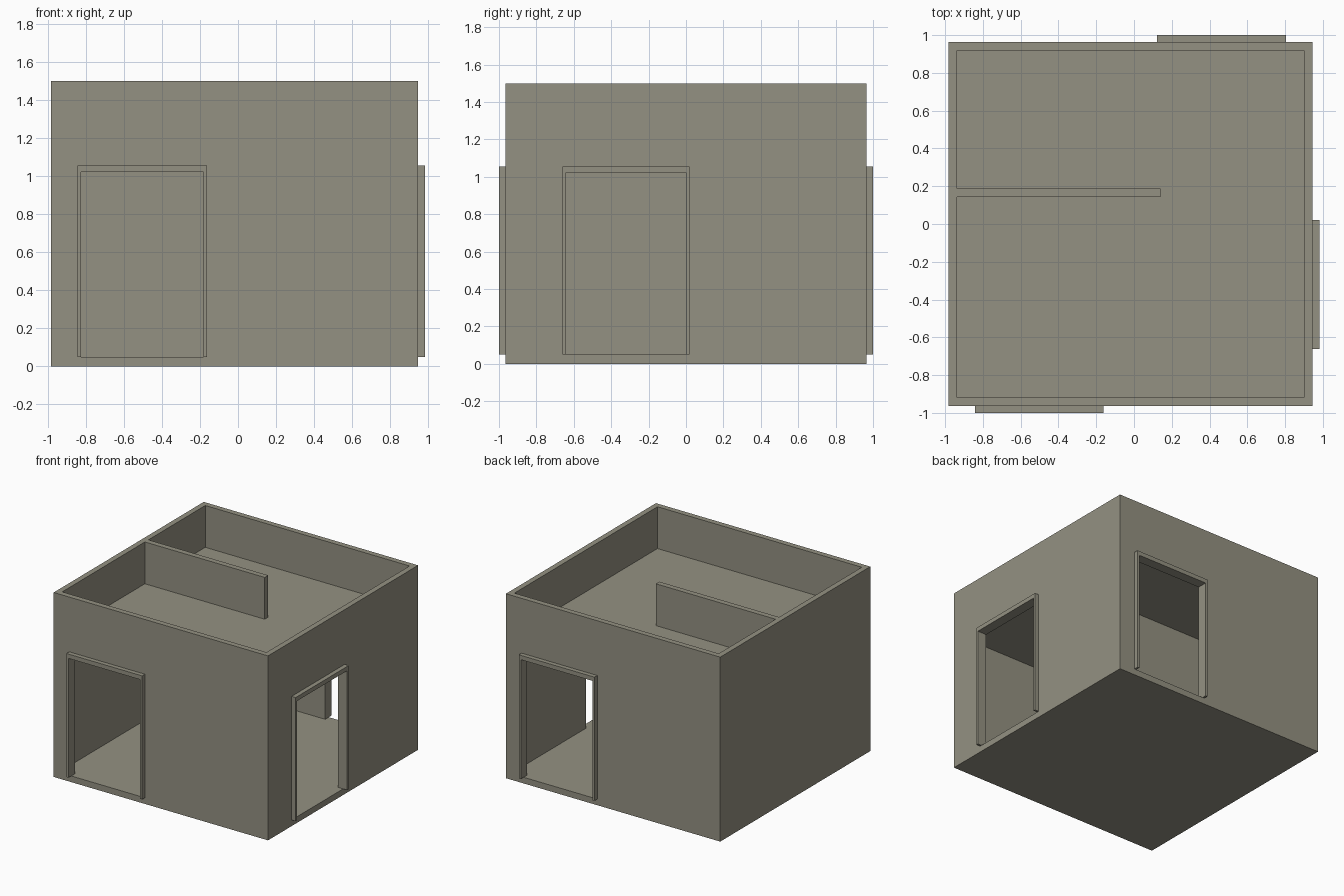
import bpy, bmesh

if "Cube" in bpy.data.objects:
    bpy.data.objects.remove(bpy.data.objects["Cube"])

mat = bpy.data.materials.new("warm grey plaster")
mat.diffuse_color = (0.296, 0.283, 0.223, 1)
mat.use_nodes = True
mat.node_tree.nodes["Principled BSDF"].inputs["Base Color"].default_value = mat.diffuse_color


def box(name, x, y, z):
    """Axis-aligned box from (min, max) ranges."""
    bm = bmesh.new()
    bmesh.ops.create_cube(bm, size=1)
    for v in bm.verts:
        v.co = [r[0] if c < 0 else r[1] for c, r in zip(v.co, (x, y, z))]
    me = bpy.data.meshes.new(name)
    bm.to_mesh(me)
    bm.free()
    ob = bpy.data.objects.new(name, me)
    me.materials.append(mat)
    bpy.context.collection.objects.link(ob)
    return ob


def cut(target, cutter):
    """Subtract the cutter from the target and remove it."""
    mod = target.modifiers.new("cut", 'BOOLEAN')
    mod.operation, mod.solver, mod.object = 'DIFFERENCE', 'EXACT', cutter
    bpy.context.view_layer.objects.active = target
    bpy.ops.object.modifier_apply(modifier=mod.name)
    bpy.data.objects.remove(cutter)


X0, X1, Y0, Y1 = -0.983, 0.945, -0.964, 0.964   # outer faces of the walls
T = 0.045                                       # wall thickness
FLOOR, CEIL, UPPER, TOP = 0.05, 1.12, 1.16, 1.5
HEAD, CAP = 1.02, 1.055                         # door head, top of door frame
OUT, JAMB = 0.036, 0.018                        # frame projection and width
inner_x, inner_y = (X0 + T, X1 - T), (Y0 + T, Y1 - T)

# Floor, ceiling slab and outer wall shell
box("floor", (X0, X1), (Y0, Y1), (0, FLOOR))
box("upper_floor", inner_x, inner_y, (CEIL, UPPER))
walls = box("outer_walls", (X0, X1), (Y0, Y1), (FLOOR, TOP))
cut(walls, box("room_cutter", inner_x, inner_y, (0, 2)))

# Partition on both storeys
for name, z in (("lower", (FLOOR, CEIL)), ("upper", (UPPER, TOP))):
    box(name + "_partition", (X0 + T, 0.14), (0.143, 0.188), z)

# Doors: opening range along the wall, wall range and frame range across it
doors = {
    "front": ('x', (-0.825, -0.18), (Y0, Y0 + T), (Y0 - OUT, Y0)),
    "right": ('y', (-0.643, 0.002), (X1 - T, X1), (X1, X1 + OUT)),
    "back": ('x', (0.141, 0.786), (Y1 - T, Y1), (Y1, Y1 + OUT)),
}
for side, (axis, (a, b), wall, frame) in doors.items():
    def part(name, along, across, z):
        xy = (along, across) if axis == 'x' else (across, along)
        return box(f"{side}_{name}", *xy, z)

    cut(walls, part("cutter", (a, b), (wall[0] - 0.02, wall[1] + 0.02), (0, 2)))
    part("door_wall_above", (a, b), wall, (HEAD, TOP))
    part("door_jamb_a", (a - JAMB, a), frame, (FLOOR, HEAD))
    part("door_jamb_b", (b, b + JAMB), frame, (FLOOR, HEAD))
    part("door_header", (a - JAMB, b + JAMB), frame, (HEAD, CAP))
